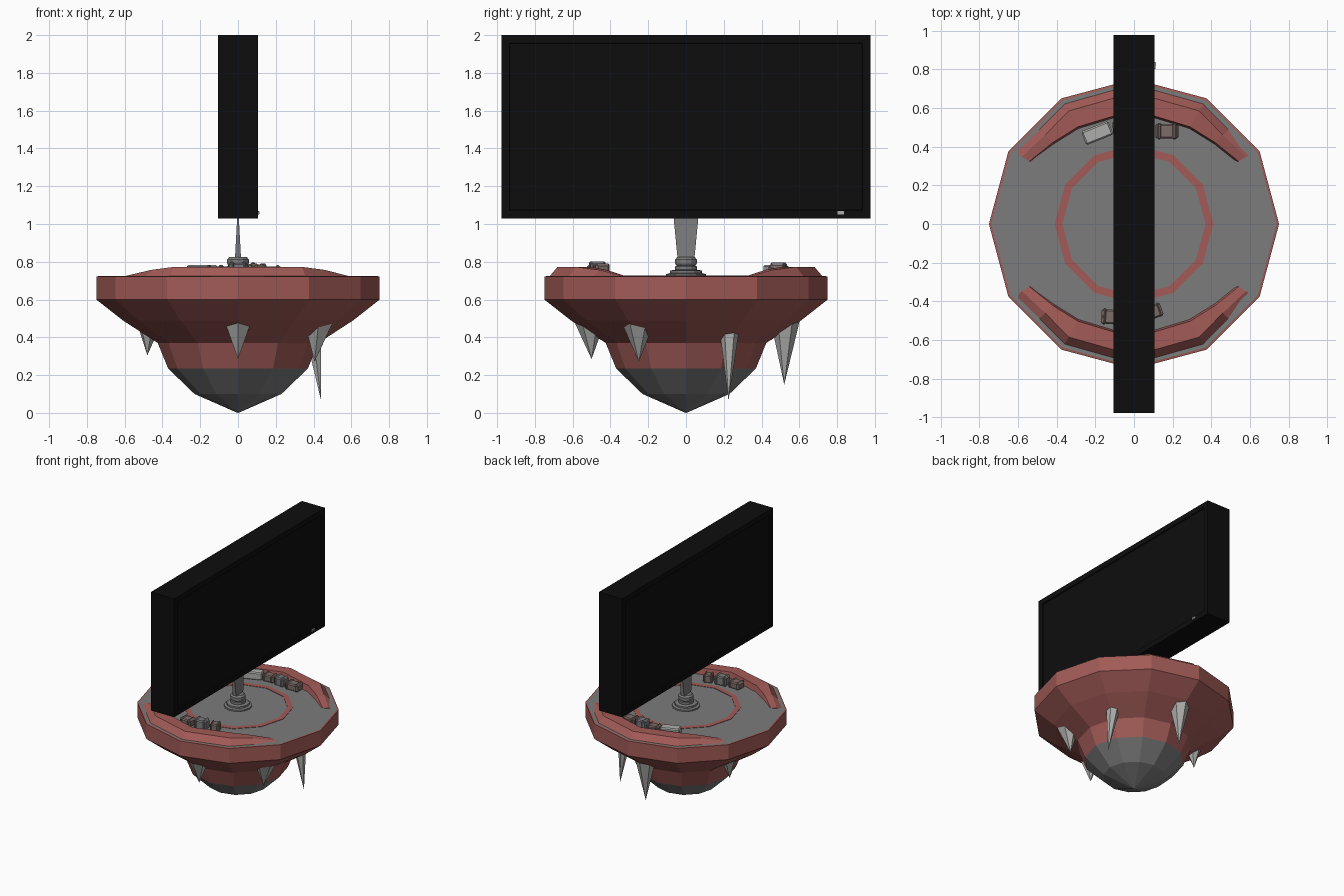
import bpy, bmesh, math
from mathutils import Vector, Matrix

if "Cube" in bpy.data.objects:
    bpy.data.objects.remove(bpy.data.objects["Cube"])


def mat(name, c):
    m = bpy.data.materials.new(name)
    m.diffuse_color = (*c, 1)
    m.use_nodes = True
    m.node_tree.nodes["Principled BSDF"].inputs["Base Color"].default_value = m.diffuse_color
    return m


RED = mat("red", (0.36, 0.105, 0.095))
DARK = mat("dark_grey", (0.2, 0.2, 0.2))
LIGHT = mat("light_grey", (0.42, 0.42, 0.41))
BROWN = mat("brown_grey", (0.2, 0.15, 0.14))
BLACK = mat("black", (0.004, 0.004, 0.004))


def finish(name, bm, *mats):
    bmesh.ops.recalc_face_normals(bm, faces=bm.faces)
    me = bpy.data.meshes.new(name)
    bm.to_mesh(me)
    bm.free()
    for m in mats:
        me.materials.append(m)
    ob = bpy.data.objects.new(name, me)
    bpy.context.collection.objects.link(ob)
    return ob


def loft(bm, loops, closed=True):
    """Bridge successive point loops with quads; returns vertex rows."""
    rows = [[bm.verts.new(p) for p in lp] for lp in loops]
    n = len(rows[0])
    for a, b in zip(rows, rows[1:]):
        for i in range(n if closed else n - 1):
            j = (i + 1) % n
            bm.faces.new((a[i], a[j], b[j], b[i]))
    return rows


def circle(r, z, n=12):
    return [(r * math.cos(math.tau * i / n), r * math.sin(math.tau * i / n), z)
            for i in range(n)]


def rect(hx, hy, z):
    return [(-hx, -hy, z), (hx, -hy, z), (hx, hy, z), (-hx, hy, z)]


def lathe(name, prof, n, *mats):
    bm = bmesh.new()
    rows = loft(bm, [circle(r, z, n) for r, z in prof])
    bm.faces.new(rows[0])
    bm.faces.new(rows[-1])
    return finish(name, bm, *mats)


# floating island body: grey keel, red hull, grey deck
body = lathe("island_body", [(0.002, 0), (0.23, 0.10), (0.37, 0.235), (0.425, 0.37),
                             (0.61, 0.49), (0.75, 0.60), (0.75, 0.722), (0.738, 0.724)],
             12, RED, DARK)
for p in body.data.polygons:
    if p.center.z < 0.2 or (p.center.z > 0.723 and len(p.vertices) == 12):
        p.material_index = 1

# painted ring on the deck
bm = bmesh.new()
loft(bm, [circle(0.37, 0.723), circle(0.37, 0.727), circle(0.41, 0.727), circle(0.41, 0.723)])
finish("deck_ring", bm, RED)

# raised guards on the front and back of the rim, tapering at the ends
for name, s in (("back_guard", 1), ("front_guard", -1)):
    bm = bmesh.new()
    sections = []
    for deg, r_in, r_out, z in ((31, .63, .71, .726), (45, .595, .685, .757), (60, .58, .71, .773),
                                (90, .59, .715, .773), (120, .58, .71, .773),
                                (135, .595, .685, .757), (149, .63, .71, .726)):
        a = math.radians(deg)
        cs = ((r_in - .01, .72), (r_in, z), (r_out - .035, z), (r_out + .01, .72))
        sections.append([(r * math.cos(a), s * r * math.sin(a), h) for r, h in cs])
    rows = loft(bm, sections)
    bm.faces.new(rows[0])
    bm.faces.new(rows[-1])
    finish(name, bm, RED)

# hanging rock spikes: base centre, tip, base radius
for i, (base, tip, r) in enumerate((
        ((0, -.51, .48), (0, -.50, .285), .08),
        ((.43, -.255, .50), (.405, -.25, .27), .095),
        ((.395, .23, .44), (.44, .225, .065), .052),
        ((0, .525, .50), (0, .52, .15), .08),
        ((-.47, .12, .47), (-.48, .12, .305), .065))):
    bm = bmesh.new()
    turn = math.atan2(base[1], base[0])
    ring = [bm.verts.new(Vector(base) + Matrix.Rotation(turn, 3, 'Z') @ Vector(p))
            for p in circle(r, 0, 6)]
    t = bm.verts.new(tip)
    bm.faces.new(ring)
    for k in range(6):
        bm.faces.new((ring[k], ring[(k + 1) % 6], t))
    finish(f"rock_spike_{i + 1}", bm, LIGHT)

# stand base and flat tapered neck
lathe("stand_base", [(.105, .72), (.105, .735), (.085, .74), (.085, .753), (.057, .758),
                     (.057, .775), (.05, .78), (.057, .79), (.057, .812), (.045, .826)], 12, DARK)
bm = bmesh.new()
rows = loft(bm, [rect(.017, .043, .80), rect(.004, .066, 1.04)])
bm.faces.new(rows[0])
bm.faces.new(rows[1])
finish("stand_neck", bm, DARK)

# screen slab with a recessed panel on both broad faces
bm = bmesh.new()
bmesh.ops.create_cube(bm, size=1)
bmesh.ops.scale(bm, vec=(.21, 1.953, .97), verts=bm.verts)
bmesh.ops.translate(bm, vec=(0, 0, 1.515), verts=bm.verts)
for f in [f for f in bm.faces if abs(f.normal.x) > .9]:
    bmesh.ops.inset_region(bm, faces=[f], thickness=.06, depth=0)
    bmesh.ops.inset_region(bm, faces=[f], thickness=.004, depth=-.008)
finish("screen", bm, BLACK)


def box(name, loc, size, m, rot=0.0):
    bm = bmesh.new()
    mx = Matrix.Translation(loc) @ Matrix.Rotation(rot, 4, 'Z') @ Matrix.Diagonal((*size, 1))
    bmesh.ops.create_cube(bm, size=1, matrix=mx)
    return bm, m, name


# power button
finish("power_button", box("", (.108, .82, 1.06), (.008, .035, .018), BLACK)[0], LIGHT)
finish("power_light", box("", (.111, .827, 1.06), (.006, .014, .012), LIGHT)[0], LIGHT)


# small crates along the guards: x, y, length, width, height, angle, material
CRATES = ((-.19, .47, .15, .085, .068, 22, LIGHT), (-.06, .50, .10, .08, .06, 5, BROWN),
          (.05, .49, .09, .08, .075, -8, DARK), (.17, .48, .12, .085, .06, 0, BROWN),
          (-.12, -.48, .10, .085, .06, -4, BROWN), (.0, -.47, .10, .08, .08, 6, DARK),
          (.11, -.45, .07, .08, .07, 20, BROWN))
for i, (x, y, l, w, h, ang, m) in enumerate(CRATES):
    bm = bmesh.new()
    parts = [(0, l, w * .88, h * .9)]
    if m is not LIGHT:
        parts += [(-l * .33, l * .2, w, h), (l * .33, l * .2, w, h)]
    for dx, sx, sy, sz in parts:
        mx = (Matrix.Translation((x, y, .722)) @ Matrix.Rotation(math.radians(ang), 4, 'Z')
              @ Matrix.Translation((dx, 0, sz / 2)) @ Matrix.Diagonal((sx, sy, sz, 1)))
        bmesh.ops.create_cube(bm, size=1, matrix=mx)
    bmesh.ops.bevel(bm, geom=bm.edges[:], offset=.008, segments=1, affect='EDGES')
    finish(f"crate_{i + 1}", bm, m)
